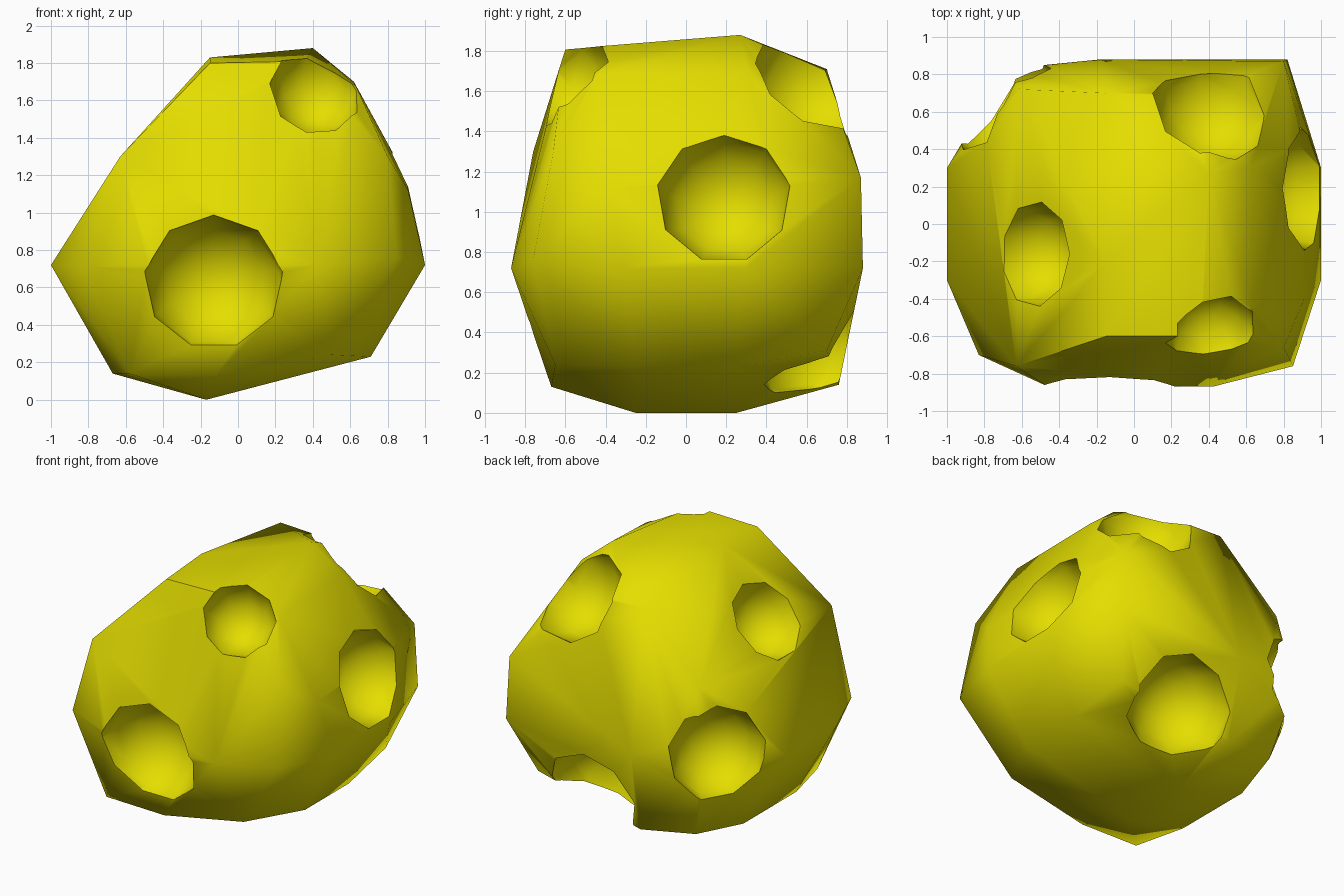
import bpy, bmesh, math
from mathutils import Vector

if "Cube" in bpy.data.objects:
    bpy.data.objects.remove(bpy.data.objects["Cube"])

# rock outline points by height; PAIRS are mirrored across y
PAIRS = [
    (1.0, 0.30, 0.72), (-1.0, 0.30, 0.72),
    (-0.17, 0.25, 0.0), (0.71, 0.25, 0.23), (-0.67, 0.30, 0.14),
]
BOTTOM = [
    (-0.12, -0.67, 0.13), (-0.58, -0.67, 0.14), (0.50, -0.65, 0.24),
    (-0.17, 0.76, 0.14), (-0.57, 0.70, 0.19), (0.69, 0.70, 0.31),
]
MIDDLE = [
    (0.42, -0.87, 0.72), (-0.48, -0.86, 0.72), (0.85, -0.76, 0.76),
    (-0.83, -0.70, 0.71), (0.82, 0.88, 0.72), (-0.18, 0.88, 0.72),
    (-0.68, 0.83, 0.72), (0.80, 0.87, 1.17),
    (0.91, 0.40, 1.17), (0.91, -0.40, 1.12),
]
TOP = [
    (-0.63, -0.76, 1.30), (-0.61, 0.72, 1.27), (0.80, -0.66, 1.30),
    (-0.15, -0.60, 1.80), (0.36, -0.60, 1.81), (0.63, -0.44, 1.68),
    (-0.15, 0.70, 1.71), (0.40, 0.68, 1.70), (0.40, 0.27, 1.88),
    (-0.15, -0.20, 1.83), (0.62, 0.30, 1.70),
]

# craters: centre, outward direction, radius
CRATERS = [
    ((-0.13, -0.84, 0.62), (0, -1, -0.1), 0.375),     # front
    ((0.42, -0.60, 1.66), (0.2, -0.7, 0.7), 0.255),   # upper front right
    ((0.94, 0.19, 1.08), (1, 0, 0.2), 0.34),          # right
    ((0.43, 0.65, 1.65), (0.2, 0.7, 0.6), 0.34),      # upper back
    ((-0.54, -0.16, 1.40), (-0.74, 0, 0.67), 0.285),  # upper left
    ((-0.73, 0.67, 0.79), (-0.7, 0.7, 0.1), 0.34),    # back left
    ((0.20, 0.71, 0.29), (0.1, 0.8, -0.6), 0.365),    # lower back
]
DEPTH = 1.0


def hull_object(name, points):
    bm = bmesh.new()
    for p in points:
        bm.verts.new(p)
    res = bmesh.ops.convex_hull(bm, input=bm.verts[:])
    loose = {g for g in res["geom_interior"] + res["geom_unused"]
             if isinstance(g, bmesh.types.BMVert)}
    bmesh.ops.delete(bm, geom=list(loose), context='VERTS')
    bmesh.ops.recalc_face_normals(bm, faces=bm.faces[:])
    mesh = bpy.data.meshes.new(name)
    bm.to_mesh(mesh)
    bm.free()
    obj = bpy.data.objects.new(name, mesh)
    bpy.context.collection.objects.link(obj)
    return obj


# rock body
mirrored = [(x, s * y, z) for x, y, z in PAIRS for s in (1, -1)]
rock = hull_object("cratered_rock", mirrored + BOTTOM + MIDDLE + TOP)

mat = bpy.data.materials.new("yellow")
mat.diffuse_color = (0.78, 0.73, 0.0, 1)
mat.use_nodes = True
mat.node_tree.nodes["Principled BSDF"].inputs["Base Color"].default_value = mat.diffuse_color
rock.data.materials.append(mat)

# carve the craters with nine-sided bowls facing outward
for centre, direction, radius in CRATERS:
    turn = Vector(direction).to_track_quat('Z', 'Y').to_euler()
    bpy.ops.mesh.primitive_uv_sphere_add(segments=9, ring_count=8, radius=radius,
                                         location=centre, rotation=turn)
    cutter = bpy.context.object
    cutter.name = "crater_cutter"
    cutter.scale.z = DEPTH
    cutter.hide_render = True
    cutter.data.materials.append(mat)
    mod = rock.modifiers.new("crater", 'BOOLEAN')
    mod.operation = 'DIFFERENCE'
    mod.solver = 'EXACT'
    mod.object = cutter
    bpy.context.view_layer.objects.active = rock
    bpy.ops.object.modifier_apply(modifier=mod.name)
    bpy.data.objects.remove(cutter, do_unlink=True)

# smooth surface with crisp crater rims
bpy.ops.object.select_all(action='DESELECT')
rock.select_set(True)
bpy.context.view_layer.objects.active = rock
bpy.ops.object.shade_smooth_by_angle(angle=math.radians(58))
